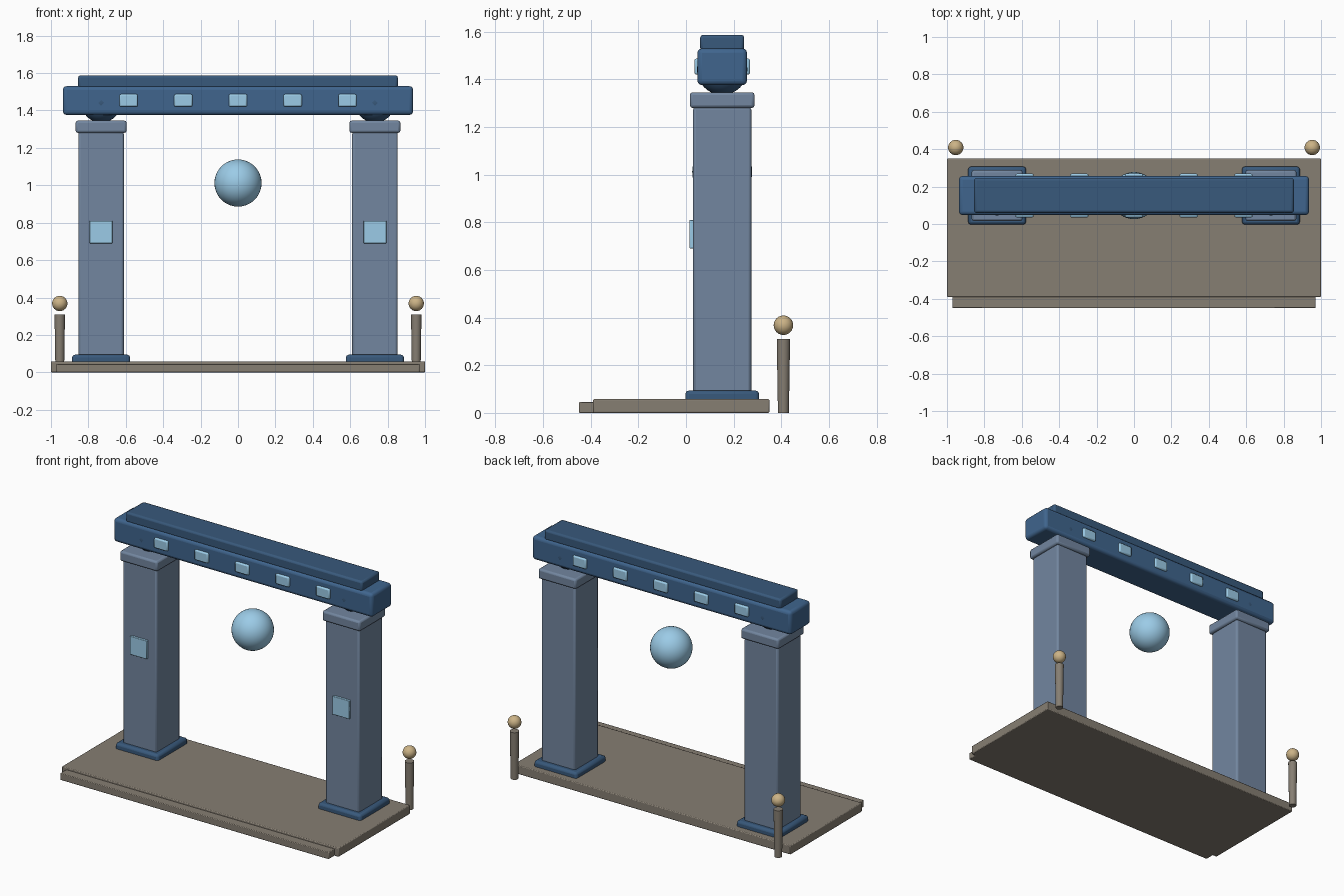
import bpy

if "Cube" in bpy.data.objects:
    bpy.data.objects.remove(bpy.data.objects["Cube"])


def material(name, rgb):
    m = bpy.data.materials.new(name)
    m.diffuse_color = (*rgb, 1)
    m.use_nodes = True
    m.node_tree.nodes["Principled BSDF"].inputs["Base Color"].default_value = m.diffuse_color
    return m


STONE = material("stone", (0.24, 0.21, 0.17))
SLATE = material("slate", (0.17, 0.24, 0.35))
NAVY = material("navy", (0.05, 0.13, 0.27))
DEEP = material("deep_blue", (0.04, 0.10, 0.20))
GLOW = material("pale_blue", (0.33, 0.60, 0.80))
GOLD = material("gold", (0.60, 0.45, 0.24))


def finish(name, mat, angle=0.6):
    o = bpy.context.object
    o.name = name
    o.data.materials.append(mat)
    bpy.ops.object.shade_smooth_by_angle(angle=angle)
    return o


def box(name, mat, x, y, z, bevel=0.0, segments=2):
    """Box from (min, max) ranges with rounded edges."""
    lo, hi = zip(x, y, z)
    bpy.ops.mesh.primitive_cube_add(size=1, location=[(a + b) / 2 for a, b in zip(lo, hi)])
    o = bpy.context.object
    o.scale = [b - a for a, b in zip(lo, hi)]
    bpy.ops.object.transform_apply(location=False, rotation=False, scale=True)
    finish(name, mat)
    if bevel:
        b = o.modifiers.new("bevel", 'BEVEL')
        b.width, b.segments = bevel, segments
    return o


def ball(name, mat, loc, r, seg=32, rings=16):
    bpy.ops.mesh.primitive_uv_sphere_add(segments=seg, ring_count=rings, radius=r, location=loc)
    return finish(name, mat)


CY = 0.152  # depth centre of the gate


def around(c, size):
    return (c - size / 2, c + size / 2)


# Platform and front step
box("platform", STONE, (-1, 1), (-0.39, 0.35), (0, 0.058), 0.005)
box("front_step", STONE, (-0.97, 0.97), (-0.45, -0.38), (0, 0.045), 0.004)

for side, s in (("left", -1), ("right", 1)):
    cx = 0.732 * s
    # Column with base, capital, ball joint and front plaque
    box(side + "_column_base", DEEP, around(cx, 0.31), around(CY, 0.31), (0, 0.094), 0.015)
    box(side + "_column", SLATE, around(cx, 0.244), around(CY, 0.244), (0.002, 1.285), 0.012)
    box(side + "_capital", SLATE, around(cx, 0.272), around(CY, 0.272), (1.28, 1.346), 0.012)
    ball(side + "_joint", DEEP, (cx, CY, 1.441), 0.106)
    box(side + "_plaque", GLOW, around(cx, 0.122), (0.015, 0.045), (0.69, 0.81), 0.003)
    # Rear lamp post
    px, py = 0.953 * s, 0.409
    bpy.ops.mesh.primitive_cone_add(vertices=24, radius1=0.023, radius2=0.028, depth=0.31,
                                    location=(px, py, 0.155))
    finish(side + "_post", STONE)
    ball(side + "_post_lamp", GOLD, (px, py, 0.368), 0.041, 24, 12)

# Lintel and top rail
box("lintel", NAVY, (-0.936, 0.936), around(CY, 0.209), (1.376, 1.53), 0.02, 3)
box("top_rail", DEEP, (-0.855, 0.855), around(CY, 0.185), (1.52, 1.587), 0.012)

# Lintel inlays, showing on front and back
for i in range(5):
    box(f"lintel_inlay_{i + 1}", GLOW, around((i - 2) * 0.2925, 0.098), around(CY, 0.234),
        (1.42, 1.487), 0.008)

# Floating orb
ball("orb", GLOW, (0, CY, 1.012), 0.126, 40, 20)
